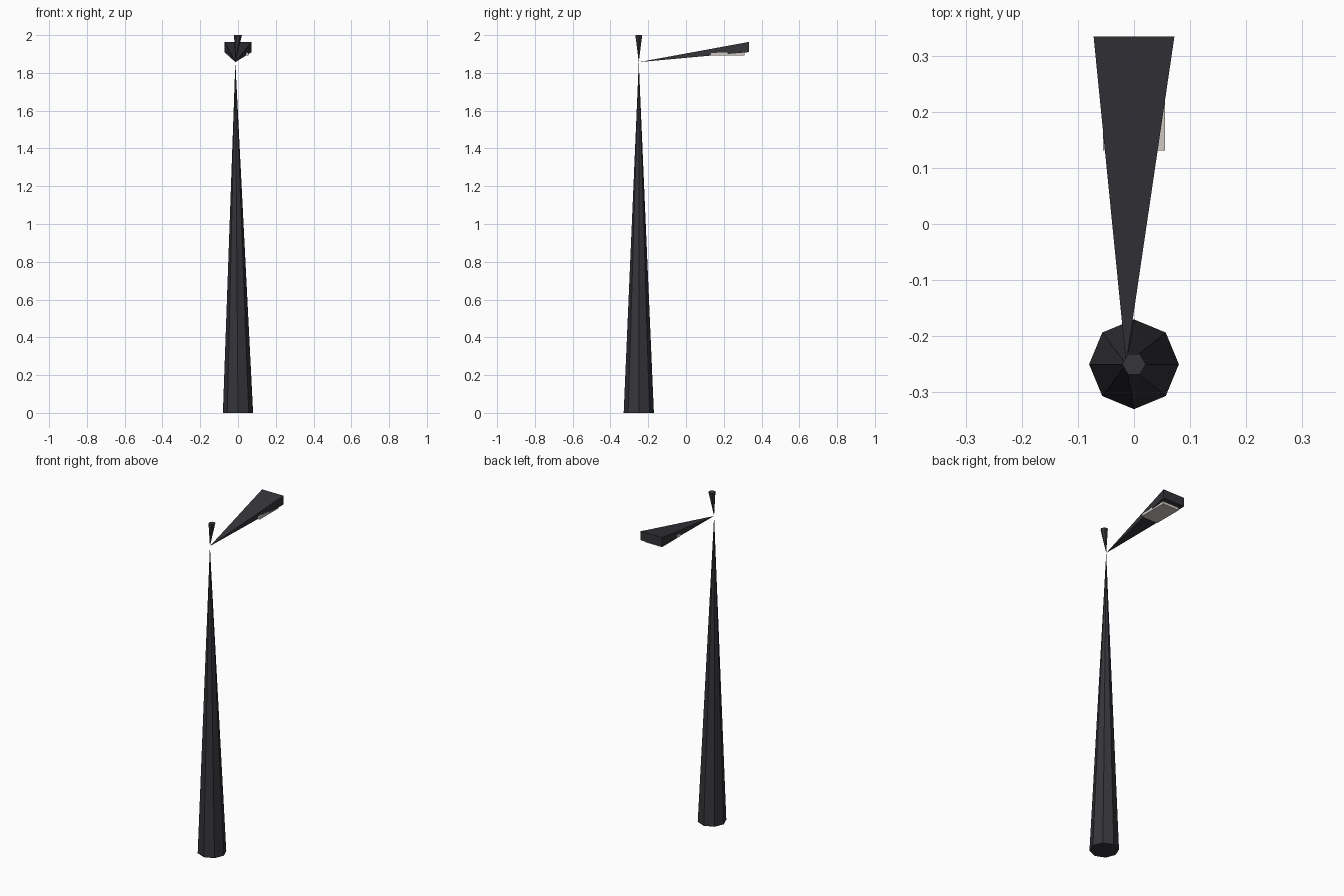
import bpy
from math import cos, sin, tau

if "Cube" in bpy.data.objects:
    bpy.data.objects.remove(bpy.data.objects["Cube"])

APEX = (-0.014, -0.25, 1.857)   # shared point where pole, arm and finial meet


def material(name, color):
    m = bpy.data.materials.new(name)
    m.diffuse_color = color
    m.use_nodes = True
    m.node_tree.nodes["Principled BSDF"].inputs["Base Color"].default_value = m.diffuse_color
    return m


dark = material("dark_metal", (0.035, 0.035, 0.043, 1))
pale = material("lamp_glass", (0.62, 0.58, 0.54, 1))


def spike(name, ring, apex, mat):
    """Closed pyramid from a counter-clockwise ring (seen from the apex) to the apex."""
    n = len(ring)
    faces = [(i, (i + 1) % n, n) for i in range(n)] + [tuple(reversed(range(n)))]
    mesh = bpy.data.meshes.new(name)
    mesh.from_pydata(ring + [apex], [], faces)
    mesh.materials.append(mat)
    obj = bpy.data.objects.new(name, mesh)
    bpy.context.collection.objects.link(obj)
    return obj


def polygon(sides, radius, z):
    return [(radius * cos(tau * i / sides), -0.25 + radius * sin(tau * i / sides), z)
            for i in range(sides)]


# Eight-sided tapered pole
spike("pole", polygon(8, 0.08, 0), APEX, dark)

# Six-sided inverted finial
spike("finial", polygon(6, 0.021, 2.0)[::-1], APEX, dark)

# Lamp arm widening from the pole tip to a rectangular end
W, Y, Z0, Z1 = 0.072, 0.334, 1.91, 1.964
spike("lamp_arm", [(-W, Y, Z0), (W, Y, Z0), (W, Y, Z1), (-W, Y, Z1)], APEX, dark)

# Pale lamp panel under the arm
bpy.ops.mesh.primitive_cube_add(size=1, location=(0, 0.22, 1.9))
panel = bpy.context.object
panel.name = "lamp_panel"
panel.scale = (0.11, 0.178, 0.017)
panel.data.materials.append(pale)
